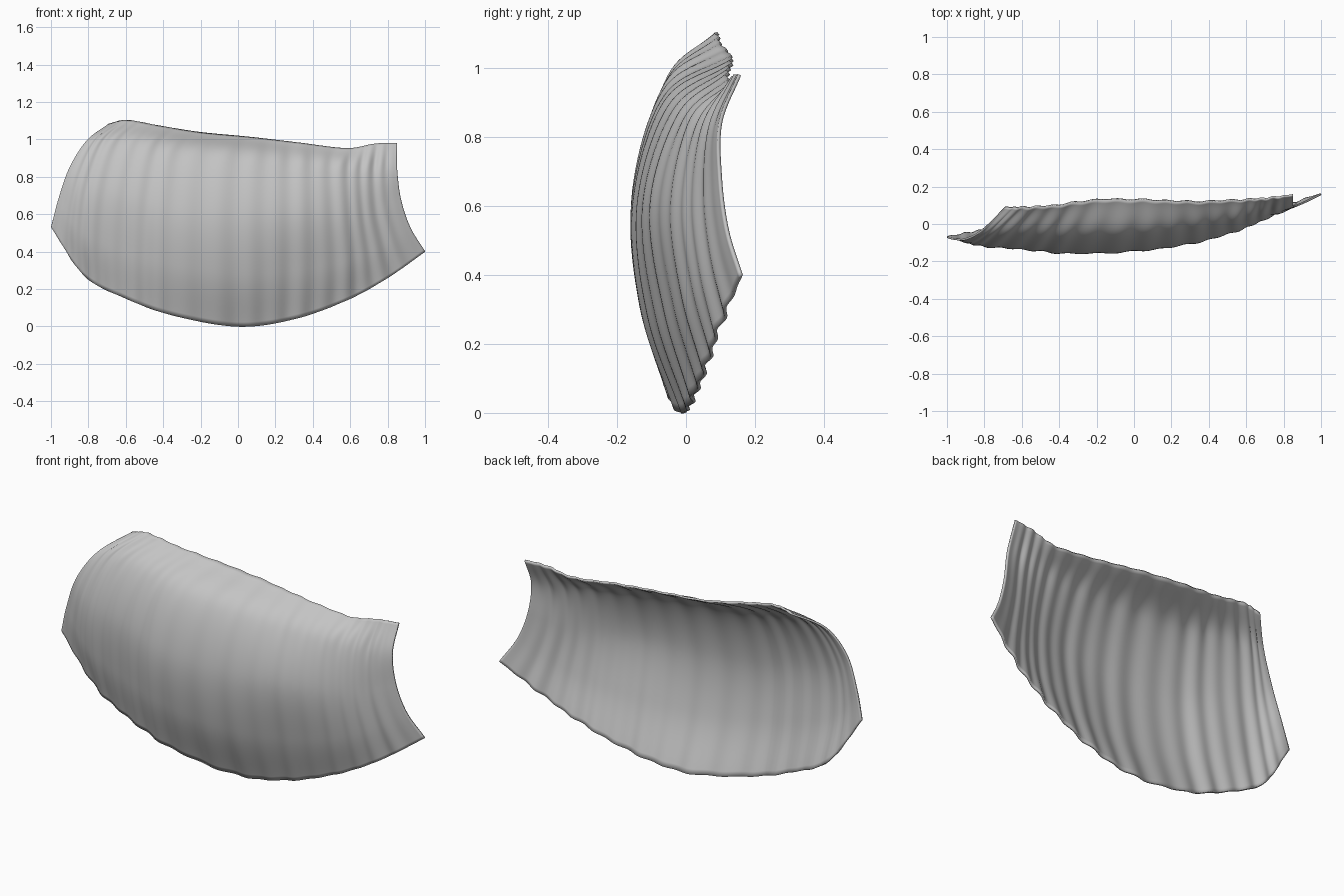
import bpy
import math
from mathutils import Vector

default_cube = bpy.data.objects.get("Cube")
if default_cube:
    bpy.data.objects.remove(default_cube, do_unlink=True)

# Cross-sections from the left rim to the right rim, each running
# bottom edge, lower belly, belly, shoulder, top lip
SECTIONS = [
    [(-1, -.07, .53), (-.96, -.08, .68), (-.9, -.08, .85), (-.81, -.03, .99), (-.69, .09, 1.08)],
    [(-.82, -.04, .27), (-.83, -.1, .5), (-.8, -.11, .75), (-.72, -.04, .98), (-.59, .09, 1.1)],
    [(-.6, -.05, .15), (-.6, -.11, .4), (-.58, -.13, .7), (-.52, -.05, .96), (-.42, .1, 1.07)],
    [(-.35, -.05, .06), (-.35, -.13, .33), (-.34, -.15, .63), (-.3, -.06, .92), (-.2, .13, 1.035)],
    [(0, -.01, 0), (0, -.11, .28), (0, -.14, .6), (.02, -.05, .89), (.06, .13, 1.01)],
    [(.3, .02, .04), (.31, -.06, .3), (.31, -.1, .6), (.31, -.02, .86), (.32, .12, .98)],
    [(.58, .06, .14), (.58, 0, .35), (.56, -.03, .6), (.55, .02, .84), (.58, .13, .95)],
    [(.8, .1, .26), (.76, .06, .43), (.72, .04, .62), (.71, .06, .82), (.73, .14, .975)],
    [(1, .16, .4), (.92, .12, .53), (.87, .1, .68), (.85, .1, .84), (.85, .155, .98)],
]
COLUMNS, ROWS, RIBS = 160, 44, 17


def spline(points, t):
    """Point on a smooth curve through all the points, t from 0 to 1."""
    points = [Vector(p) for p in points]
    last = len(points) - 1
    i = min(int(t * last), last - 1)
    f = t * last - i
    b, c = points[i], points[i + 1]
    a = points[i - 1] if i > 0 else b * 2 - c
    d = points[i + 2] if i + 2 <= last else c * 2 - b
    return (b * 2 + (c - a) * f + (a * 2 - b * 5 + c * 4 - d) * f ** 2
            + (b * 3 - a - c * 3 + d) * f ** 3) / 2


def ripple(u, v):
    """Shallow uneven ribs, deeper at the bottom edge and the shoulder."""
    wave = math.sin(math.tau * RIBS * u + math.sin(9 * u))
    wave += 0.4 * math.sin(math.tau * RIBS * 0.6 * u + 1)
    shoulder = math.exp(-((v - 0.83) / 0.1) ** 2)
    depth = 0.003 + 0.003 * (1 - v) ** 3 + 0.003 * shoulder
    fade = min(1, u * 12, (1 - u) * 12)
    return wave * depth * fade


# Curved, ribbed plate
verts = []
for i in range(COLUMNS + 1):
    u = i / COLUMNS
    column = [spline([s[k] for s in SECTIONS], u) for k in range(5)]
    for j in range(ROWS + 1):
        v = j / ROWS
        p = spline(column, v)
        p.y += ripple(u, v)
        verts.append(p)

stride = ROWS + 1
faces = []
for i in range(COLUMNS):
    for j in range(ROWS):
        a = i * stride + j
        faces.append((a, a + stride, a + stride + 1, a + 1))

mesh = bpy.data.meshes.new("ribbed_plate")
mesh.from_pydata(verts, [], faces)
plate = bpy.data.objects.new("ribbed_plate", mesh)
bpy.context.collection.objects.link(plate)

# Plain grey material
grey = bpy.data.materials.new("plain_grey")
grey.use_nodes = True
colour = (0.55, 0.55, 0.55, 1)
grey.diffuse_color = colour
grey.node_tree.nodes["Principled BSDF"].inputs["Base Color"].default_value = colour
mesh.materials.append(grey)

# Thin sheet thickness
shell = plate.modifiers.new("thickness", "SOLIDIFY")
shell.thickness = 0.01
shell.offset = 0

# Smooth surface with crisp rims
bpy.ops.object.select_all(action="DESELECT")
plate.select_set(True)
bpy.context.view_layer.objects.active = plate
bpy.ops.object.shade_smooth_by_angle(angle=math.radians(50))
